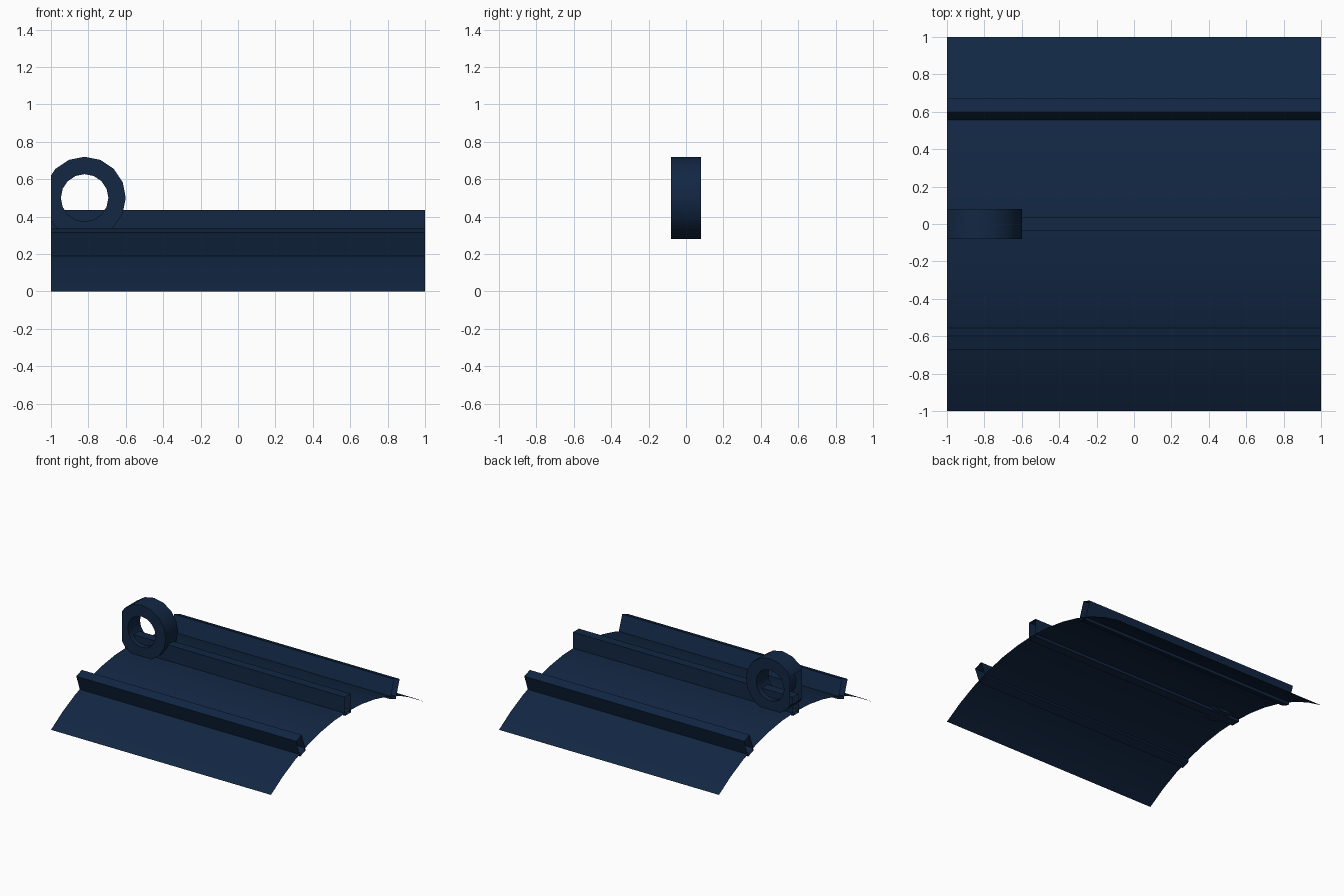
import bpy, bmesh, math
from mathutils import Vector

if "Cube" in bpy.data.objects:
    bpy.data.objects.remove(bpy.data.objects["Cube"])

SAG = 0.305                                # arch rise
R = (1 + SAG * SAG) / (2 * SAG)            # arch radius
CZ = SAG - R                               # arch centre height

navy = bpy.data.materials.new("dark navy")
navy.diffuse_color = (0.006, 0.020, 0.056, 1)
navy.use_nodes = True
navy.node_tree.nodes["Principled BSDF"].inputs["Base Color"].default_value = navy.diffuse_color


def finish(bm, name):
    mesh = bpy.data.meshes.new(name)
    bm.to_mesh(mesh)
    bm.free()
    ob = bpy.data.objects.new(name, mesh)
    bpy.context.collection.objects.link(ob)
    mesh.materials.append(navy)
    bpy.ops.object.select_all(action='DESELECT')
    ob.select_set(True)
    bpy.context.view_layer.objects.active = ob
    bpy.ops.object.shade_smooth_by_angle(angle=math.radians(30))
    return ob


def extrude_profile(name, pts, closed):
    """Open-ended sweep of a (y, z) profile along x; clockwise order faces outward."""
    bm = bmesh.new()
    rows = [[bm.verts.new((x, y, z)) for y, z in pts] for x in (-1, 1)]
    n = len(pts)
    for i in range(n if closed else n - 1):
        j = (i + 1) % n
        bm.faces.new((rows[0][i], rows[1][i], rows[1][j], rows[0][j]))
    return finish(bm, name)


def polar(radius, ang, across=0.0):
    """Point on the arch at an angle, shifted along the tangent."""
    return (radius * math.sin(ang) + across * math.cos(ang),
            CZ + radius * math.cos(ang) - across * math.sin(ang))


# curved panel, a single open sheet
half = math.asin(1 / R)
extrude_profile("curved_panel", [polar(R, half * (i / 6 - 1)) for i in range(13)], False)

# three ribs standing square to the arch, open at their ends
top, bottom, w = 0.435 - CZ, 0.282 - CZ, 0.0375
for name, ang in (("front_rib", -1), ("centre_rib", 0), ("back_rib", 1)):
    a = ang * math.radians(19.3)
    extrude_profile(name, [polar(bottom, a, -w), polar(top, a, -w),
                           polar(top, a, w), polar(bottom, a, w)], True)

# ring lug on the centre rib, trimmed flush with the panel end
bm = bmesh.new()
SEG = 16
loops = []
for r, y in ((0.22, -0.08), (0.22, 0.08), (0.127, 0.08), (0.127, -0.08)):
    loops.append([bm.verts.new((-0.82 + r * math.cos(2 * math.pi * i / SEG), y,
                                0.5 + r * math.sin(2 * math.pi * i / SEG)))
                  for i in range(SEG)])
for k in range(4):
    a, b = loops[k], loops[(k + 1) % 4]
    for i in range(SEG):
        j = (i + 1) % SEG
        bm.faces.new((a[i], b[i], b[j], a[j]))
bmesh.ops.recalc_face_normals(bm, faces=bm.faces)
bmesh.ops.bisect_plane(bm, geom=bm.verts[:] + bm.edges[:] + bm.faces[:],
                       plane_co=Vector((-1, 0, 0)), plane_no=Vector((-1, 0, 0)),
                       clear_outer=True)
finish(bm, "ring_lug")
